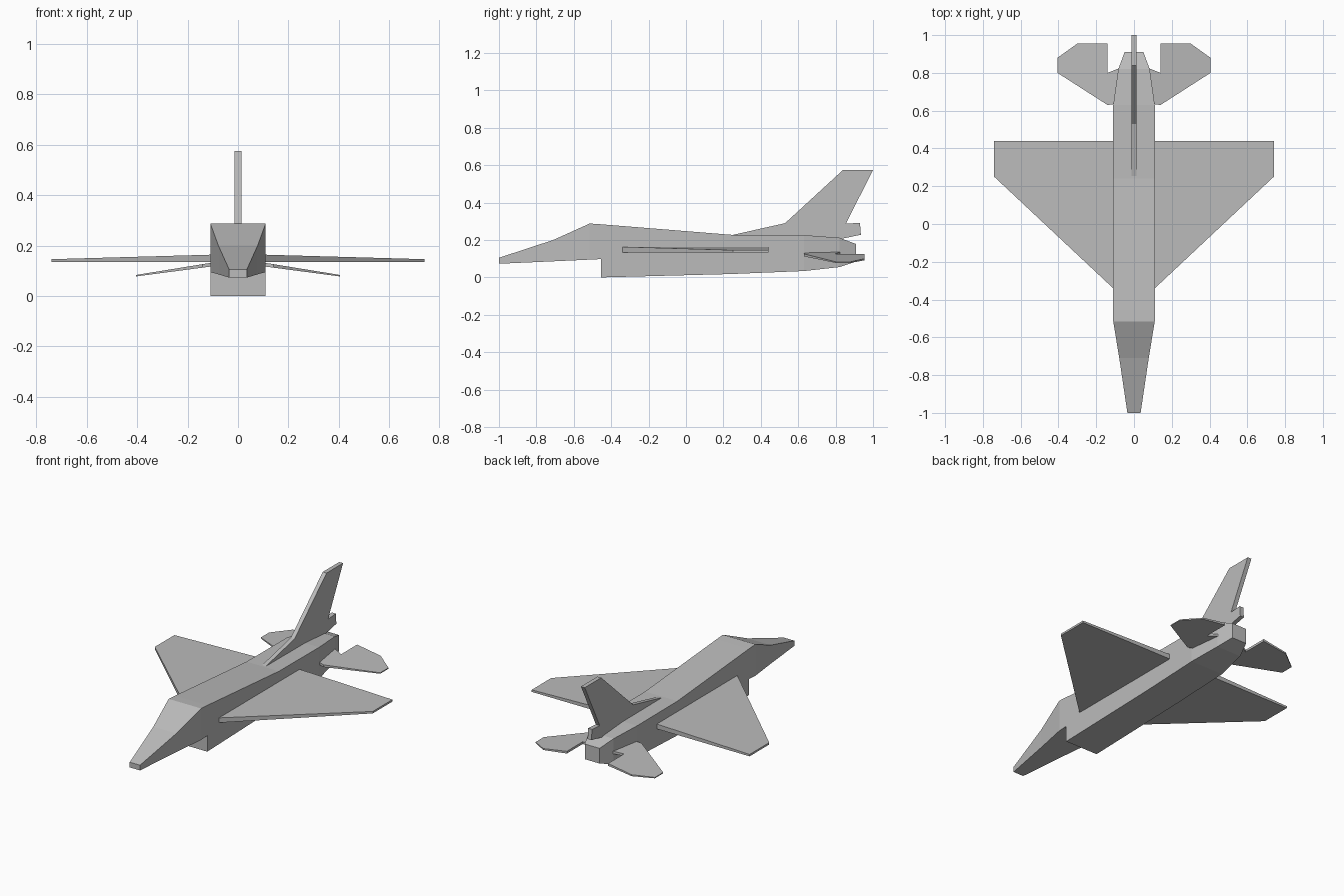
import bpy, bmesh

cube = bpy.data.objects.get("Cube")
if cube:
    bpy.data.objects.remove(cube, do_unlink=True)

grey = bpy.data.materials.new("airframe grey")
grey.use_nodes = True
colour = (0.5, 0.5, 0.5, 1)
grey.diffuse_color = colour
grey.node_tree.nodes["Principled BSDF"].inputs["Base Color"].default_value = colour


def loft(name, rings, mirror=False):
    """Skin a run of matching rings and cap both ends."""
    bm = bmesh.new()
    loops = [[bm.verts.new(p) for p in ring] for ring in rings]
    count = len(loops[0])
    for a, b in zip(loops, loops[1:]):
        for i in range(count):
            j = (i + 1) % count
            bm.faces.new((a[i], a[j], b[j], b[i]))
    bm.faces.new(loops[0])
    bm.faces.new(loops[-1])
    bmesh.ops.recalc_face_normals(bm, faces=bm.faces)
    mesh = bpy.data.meshes.new(name)
    bm.to_mesh(mesh)
    bm.free()
    mesh.materials.append(grey)
    obj = bpy.data.objects.new(name, mesh)
    bpy.context.collection.objects.link(obj)
    if mirror:
        obj.modifiers.new("Mirror", 'MIRROR')
    return obj


def section(y, half, low, high):
    return [(-half, y, low), (half, y, low), (half, y, high), (-half, y, high)]


# Fuselage: y, half width, underside, top; the repeated y is the intake step
stations = [
    (-1.0, 0.035, 0.073, 0.105),
    (-0.71, 0.078, 0.086, 0.20),
    (-0.515, 0.11, 0.095, 0.288),
    (-0.455, 0.11, 0.098, 0.284),
    (-0.455, 0.11, 0.0, 0.284),
    (0.24, 0.11, 0.018, 0.228),
    (0.63, 0.11, 0.034, 0.226),
    (0.82, 0.083, 0.055, 0.212),
    (0.91, 0.05, 0.085, 0.178),
]
loft("fuselage", [section(*s) for s in stations])

# Delta wings: flat underside, thinning towards the tip
wing_root = [(0.10, -0.35), (0.10, 0.44)]
wing_tip = [(0.74, 0.25), (0.74, 0.44)]


def wing_section(edge, low, high):
    (x, front), (_, back) = edge
    return [(x, front, low), (x, back, low), (x, back, high), (x, front, high)]


loft("wings", [wing_section(wing_root, 0.134, 0.164),
               wing_section(wing_tip, 0.134, 0.146)], mirror=True)

# Tailplanes: drooping plates with clipped tips and a notch at the root
tail_outline = [(0.07, 0.64), (0.14, 0.63), (0.405, 0.80), (0.405, 0.88),
                (0.30, 0.955), (0.14, 0.955), (0.14, 0.80), (0.07, 0.828)]


def droop(x):
    return 0.149 - 0.162 * x


def tail_thickness(x):
    return 0.018 - 0.03 * x


loft("tailplanes", [
    [(x, y, droop(x) - tail_thickness(x)) for x, y in tail_outline],
    [(x, y, droop(x)) for x, y in tail_outline]], mirror=True)

# Upright fin with its long fillet and the small housing behind it
fin_profile = [(0.24, 0.225), (0.53, 0.29), (0.84, 0.575), (1.0, 0.575),
               (0.855, 0.287), (0.93, 0.292), (0.935, 0.228), (0.80, 0.20)]
loft("tail_fin", [[(x, y, z) for y, z in fin_profile] for x in (-0.013, 0.013)])
